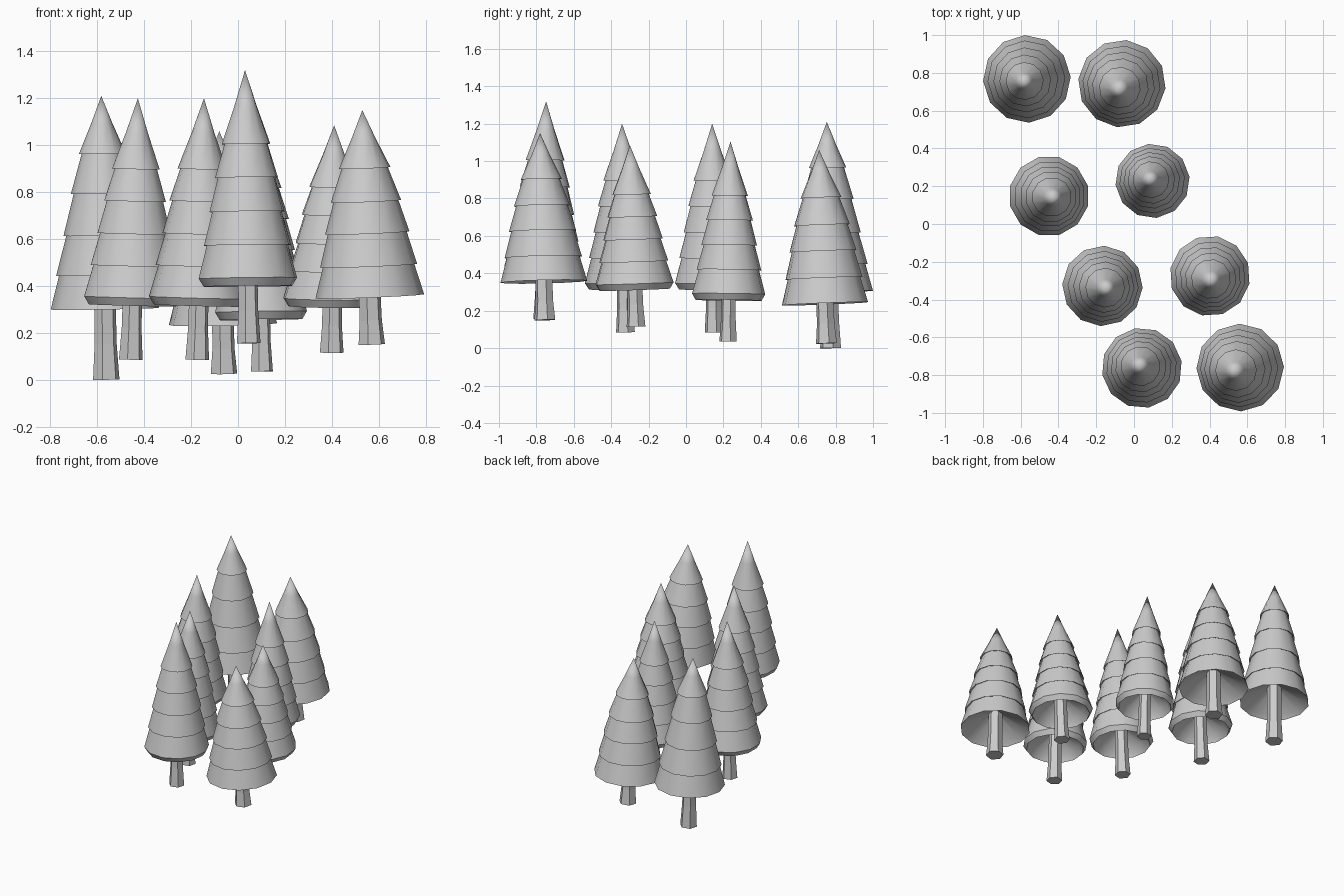
import bpy, bmesh, math
from mathutils import Vector

if "Cube" in bpy.data.objects:
    bpy.data.objects.remove(bpy.data.objects["Cube"])

# tier profiles: (radius, height fraction) of each tier's lower edge
TIERS = {
    "lipped": [(0.213, .238), (0.188, .362), (0.162, .485), (0.136, .61), (0.105, .733)],
    "broad": [(0.232, .205), (0.207, .34), (0.180, .48), (0.150, .615), (0.110, .757)],
    "tall": [(0.232, .25), (0.206, .372), (0.172, .512), (0.137, .66), (0.100, .80)],
}

# kind, skirt centre xy, tip xy, base z, tip z, width scale
TREES = [
    ("tall", (-.567, .768), (-.583, .753), 0.0, 1.21, 1.0),
    ("broad", (-.064, .743), (-.080, .712), .025, 1.06, 1.0),
    ("lipped", (-.450, .148), (-.427, .140), .085, 1.20, 1.0),
    ("lipped", (.098, .228), (.085, .238), .035, 1.105, .925),
    ("lipped", (-.167, -.328), (-.145, -.342), .085, 1.20, 1.0),
    ("lipped", (.402, -.275), (.410, -.300), .115, 1.085, 1.0),
    ("lipped", (.042, -.762), (.030, -.748), .155, 1.32, 1.0),
    ("broad", (.562, -.760), (.530, -.780), .150, 1.15, 1.0),
]


def lathe(name, profile, sides, turn, smooth):
    """Revolve (radius, z) points around z; radius 0 makes a pole."""
    bm = bmesh.new()
    rings = []
    for r, z in profile:
        if r == 0:
            rings.append([bm.verts.new((0, 0, z))] * sides)
        else:
            rings.append([bm.verts.new((r * math.cos(a), r * math.sin(a), z))
                          for a in (turn + 2 * math.pi * k / sides for k in range(sides))])
    for lo, hi in zip(rings, rings[1:]):
        for k in range(sides):
            n = (k + 1) % sides
            quad = list(dict.fromkeys((lo[k], lo[n], hi[n], hi[k])))
            bm.faces.new(quad)
    bmesh.ops.recalc_face_normals(bm, faces=bm.faces)
    mesh = bpy.data.meshes.new(name)
    bm.to_mesh(mesh)
    bm.free()
    ob = bpy.data.objects.new(name, mesh)
    bpy.context.collection.objects.link(ob)
    if smooth:
        bpy.ops.object.select_all(action='DESELECT')
        ob.select_set(True)
        bpy.context.view_layer.objects.active = ob
        bpy.ops.object.shade_smooth_by_angle(angle=math.radians(35))
    return ob


def foliage_profile(kind, h, w):
    tiers = [(r * w, f * h) for r, f in TIERS[kind]]
    r0, z0 = tiers[0]
    # hollow underside, with a turned-in lip on the lipped kind
    if kind == "lipped":
        pts = [(.035, z0 + .09), (r0 * .76, z0 + .02), (r0 * .90, z0 - .034), (r0, z0)]
    else:
        pts = [(.035, z0 + .12), (r0 - .03, z0 + .03), (r0, z0)]
    # stacked tiers with small overhangs
    for r, z in tiers[1:]:
        pts += [(r - .014, z + .004), (r, z - .004)]
    r, z = tiers[-1]
    pts += [(r * .45, z + (h - z) * .52), (0, h)]
    return pts


for i, (kind, centre, tip, base, top, w) in enumerate(TREES, 1):
    skirt_z = base + (top - base) * TIERS[kind][0][1]
    axis = Vector((*tip, top)) - Vector((*centre, skirt_z))
    origin = Vector((*centre, skirt_z)) - axis * ((skirt_z - base) / axis.z)
    h = top - base
    skirt = skirt_z - base
    b = .052 * w if kind == "lipped" else .058
    foliage = lathe(f"tree_{i}_foliage", foliage_profile(kind, h, w), 12, .2 + i * .37, True)
    trunk = lathe(f"tree_{i}_trunk",
                  [(0, 0), (b, 0), (b * .84, skirt * .5), (b * .8, skirt + .13)],
                  6, .25, False)
    # lean the whole tree towards its tip
    for ob in (foliage, trunk):
        ob.location = origin
        ob.rotation_mode = 'QUATERNION'
        ob.rotation_quaternion = Vector((0, 0, 1)).rotation_difference(axis)
